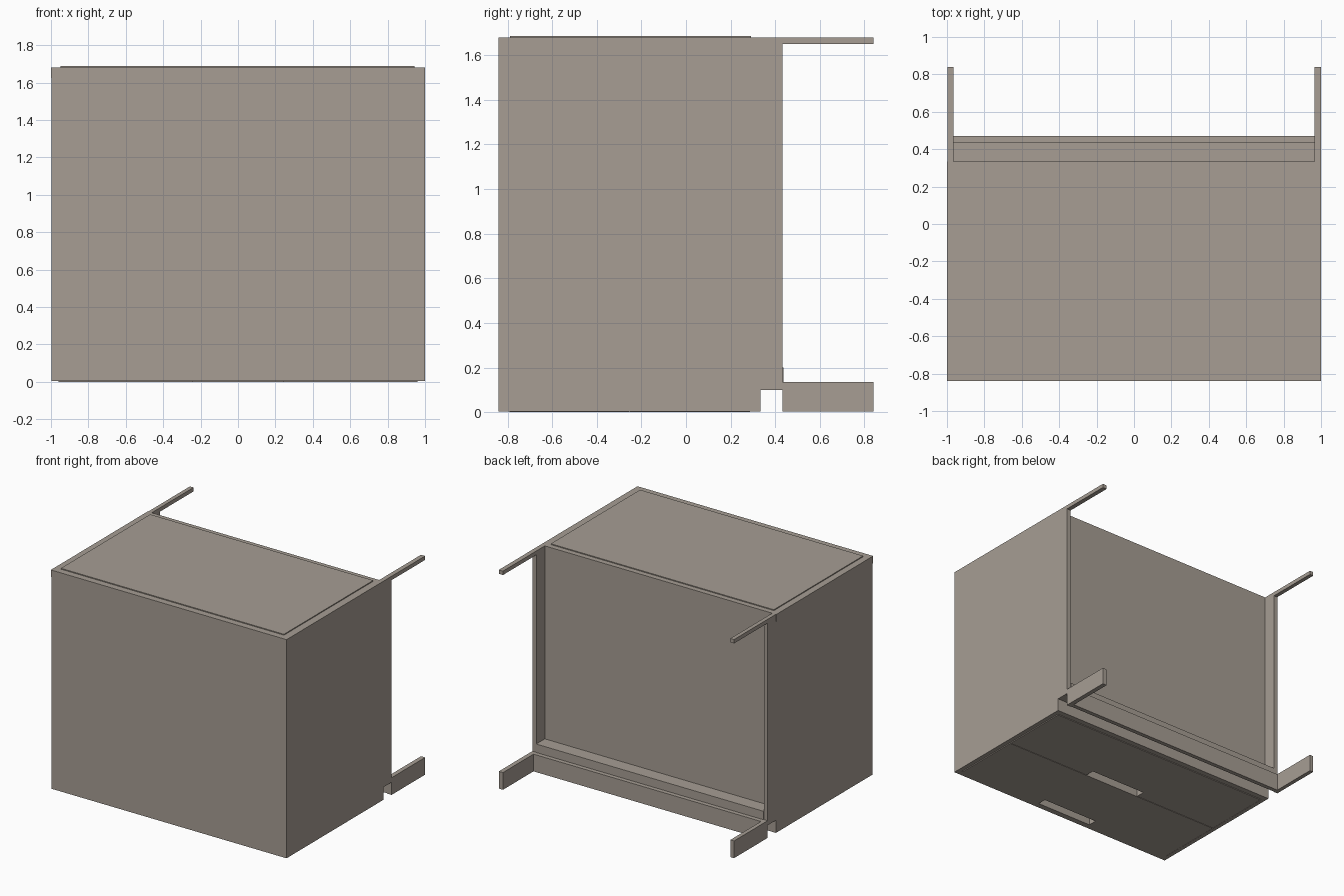
import bpy, bmesh

if "Cube" in bpy.data.objects:
    bpy.data.objects.remove(bpy.data.objects["Cube"])

# single warm grey-brown finish
wood = bpy.data.materials.new("warm_grey")
wood.diffuse_color = (0.385, 0.34, 0.295, 1)
wood.use_nodes = True
wood.node_tree.nodes["Principled BSDF"].inputs["Base Color"].default_value = wood.diffuse_color


def prism(name, pts, to3d, vec):
    """Extrude a 2D outline, placed by to3d, along vec."""
    bm = bmesh.new()
    face = bm.faces.new([bm.verts.new(to3d(*p)) for p in pts])
    new = bmesh.ops.extrude_face_region(bm, geom=[face])["geom"]
    bmesh.ops.translate(bm, vec=vec, verts=[v for v in new if isinstance(v, bmesh.types.BMVert)])
    bmesh.ops.recalc_face_normals(bm, faces=bm.faces)
    me = bpy.data.meshes.new(name)
    bm.to_mesh(me)
    bm.free()
    me.materials.append(wood)
    ob = bpy.data.objects.new(name, me)
    bpy.context.collection.objects.link(ob)
    return ob


def box(name, x0, x1, y0, y1, z0, z1):
    return prism(name, [(x0, y0), (x1, y0), (x1, y1), (x0, y1)],
                 lambda x, y: (x, y, z0), (0, 0, z1 - z0))


T = 0.965  # inner face of the side panels
B = 0.003  # frame face, just behind the drawer fronts

# side panels with foot, toe notch and thin rear arm in one outline
outline = [(-.84, B), (.333, B), (.333, .1), (.433, .1), (.433, B), (.84, B), (.84, .135),
           (.433, .135), (.433, 1.65), (.84, 1.65), (.84, 1.68), (-.84, 1.68)]
for name, x in (("left_side_panel", -.996), ("right_side_panel", T)):
    w = (1 - T) if x > 0 else (.996 - T)
    prism(name, outline, lambda y, z, x=x: (x, y, z), (w, 0, 0))

# cabinet core and the two frame rails around the drawers
box("cabinet_core", -T, T, -.84, .333, .08, 1.68)
box("lower_rail", -T, T, -.84, -.795, B, .08)
box("upper_rail", -T, T, .29, .333, B, .08)

# trim strip along the left edge
box("edge_trim", -1, -.996, -.84, .333, 1.625, 1.68)

# raised back plate
box("back_plate", -.95, .943, -.79, .292, 1.68, 1.687)

# drawer fronts with a finger notch in one edge
for name, y0, y1 in (("first_drawer", -.792, -.254), ("second_drawer", -.25, .287)):
    n, h = .24, .07
    prism(name, [(-.96, y0), (-n, y0), (-n, y0 + h), (n, y0 + h), (n, y0),
                 (.96, y0), (.96, y1), (-.96, y1)],
          lambda x, y: (x, y, 0), (0, 0, .08))

# ledge and board between the feet
box("ledge", -T, T, .333, .437, .1, .2)
box("foot_board", -T, T, .437, .47, B, .135)
